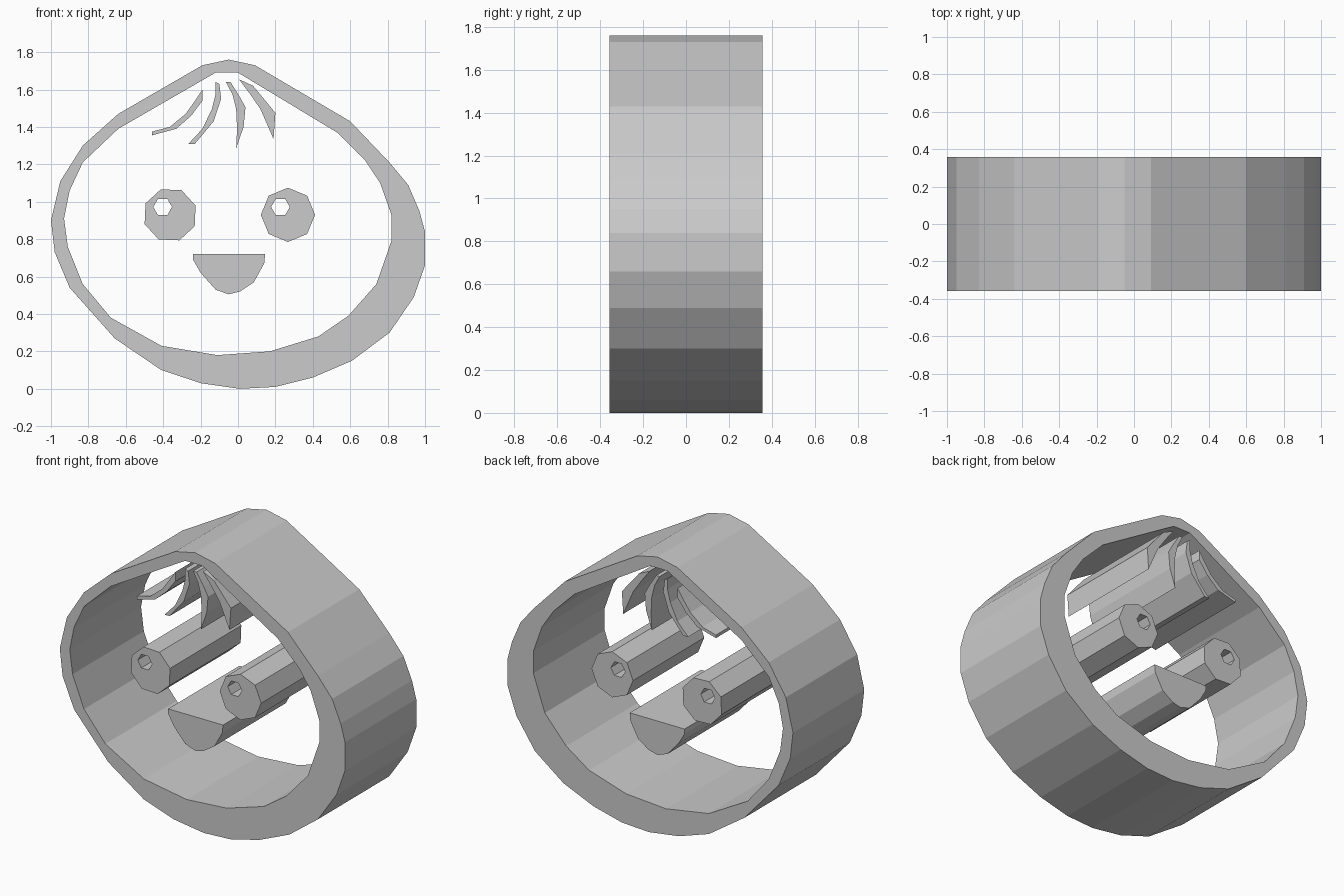
import bpy
import bmesh
from math import pi, cos, sin

HALF_DEPTH = 0.357

if "Cube" in bpy.data.objects:
    bpy.data.objects.remove(bpy.data.objects["Cube"], do_unlink=True)

grey = bpy.data.materials.new("plain grey")
grey.use_nodes = True
colour = (0.6, 0.6, 0.6, 1)
grey.diffuse_color = colour
grey.node_tree.nodes["Principled BSDF"].inputs["Base Color"].default_value = colour


def ring(x, z, radius, sides, turn=0.0):
    """Regular polygon outline in the front plane."""
    angles = [turn + 2 * pi * i / sides for i in range(sides)]
    return [(x + radius * cos(a), z + radius * sin(a)) for a in angles]


def extruded(name, *outlines):
    """Fill the outlines (inner ones become holes) and extrude them front to back."""
    curve = bpy.data.curves.new(name + "_profile", "CURVE")
    curve.dimensions = "2D"
    curve.fill_mode = "BOTH"
    curve.extrude = HALF_DEPTH
    for outline in outlines:
        spline = curve.splines.new("POLY")
        spline.points.add(len(outline) - 1)
        for point, (x, z) in zip(spline.points, outline):
            point.co = (x, z, 0, 1)
        spline.use_cyclic_u = True

    # Turn the filled profile into a plain welded mesh
    helper = bpy.data.objects.new(name + "_helper", curve)
    bpy.context.collection.objects.link(helper)
    bpy.context.view_layer.update()
    graph = bpy.context.evaluated_depsgraph_get()
    mesh = bpy.data.meshes.new_from_object(helper.evaluated_get(graph))
    bpy.data.objects.remove(helper, do_unlink=True)
    bpy.data.curves.remove(curve)

    bm = bmesh.new()
    bm.from_mesh(mesh)
    bmesh.ops.remove_doubles(bm, verts=bm.verts, dist=0.0005)
    for vert in bm.verts:
        x, z, depth = vert.co
        vert.co = (x, -depth, z)
    bmesh.ops.recalc_face_normals(bm, faces=bm.faces)
    for face in bm.faces:
        face.smooth = False
        face.material_index = 0
    bm.to_mesh(mesh)
    bm.free()

    mesh.materials.clear()
    mesh.materials.append(grey)
    mesh.name = name
    part = bpy.data.objects.new(name, mesh)
    bpy.context.collection.objects.link(part)
    return part


# Head rim: a peaked oval band, thicker at the lower left side
rim_outside = [
    (-.05, 1.76), (.09, 1.73), (.6, 1.43), (.81, 1.21), (.91, 1.09),
    (.97, .95), (1, .84), (1, .66), (.94, .49), (.81, .3), (.61, .15),
    (.4, .06), (.2, .01), (.01, 0), (-.2, .03), (-.41, .1), (-.66, .27),
    (-.9, .54), (-.98, .73), (-1, .9), (-.95, 1.11), (-.83, 1.3),
    (-.64, 1.47), (-.19, 1.73),
]
rim_inside = [
    (-.12, 1.69), (0, 1.69), (.05, 1.66), (.53, 1.37), (.68, 1.22),
    (.76, 1.1), (.82, .93), (.82, .79), (.74, .56), (.59, .39), (.43, .28),
    (.17, .2), (-.11, .18), (-.41, .23), (-.68, .38), (-.83, .56),
    (-.91, .76), (-.93, .91), (-.9, 1.06), (-.83, 1.21), (-.64, 1.39),
]
extruded("head_rim", rim_outside, rim_inside)

# Eyes: octagonal bars with a hexagonal highlight bored through
for name, x, turn in (("right_eye", -.363, pi / 9), ("left_eye", .267, 0)):
    extruded(name, ring(x, .93, .145, 8, turn), ring(x - .04, .972, .05, 6))

# Mouth: half round with a flat top
extruded("mouth", [
    (-.24, .72), (.145, .72), (.14, .67), (.085, .57), (.01, .52),
    (-.05, .505), (-.12, .53), (-.2, .62), (-.24, .69),
])

# Hair: four curved pointed strands fanning out below the peak
extruded("hair_strand_outer_right", [
    (-.19, 1.6), (-.19, 1.54), (-.25, 1.46), (-.33, 1.39), (-.46, 1.355),
    (-.46, 1.375), (-.365, 1.4), (-.28, 1.47), (-.23, 1.54),
])
extruded("hair_strand_inner_right", [
    (-.12, 1.64), (-.1, 1.63), (-.09, 1.55), (-.13, 1.43), (-.23, 1.31),
    (-.265, 1.31), (-.19, 1.39), (-.14, 1.495), (-.12, 1.575),
])
extruded("hair_strand_inner_left", [
    (-.065, 1.64), (-.04, 1.64), (.01, 1.56), (.04, 1.505), (.03, 1.4),
    (-.01, 1.285), (-.005, 1.39), (-.01, 1.495), (-.03, 1.575),
])
extruded("hair_strand_outer_left", [
    (.005, 1.655), (.08, 1.62), (.155, 1.53), (.2, 1.475), (.19, 1.335),
    (.155, 1.415), (.12, 1.495), (.065, 1.575),
])
